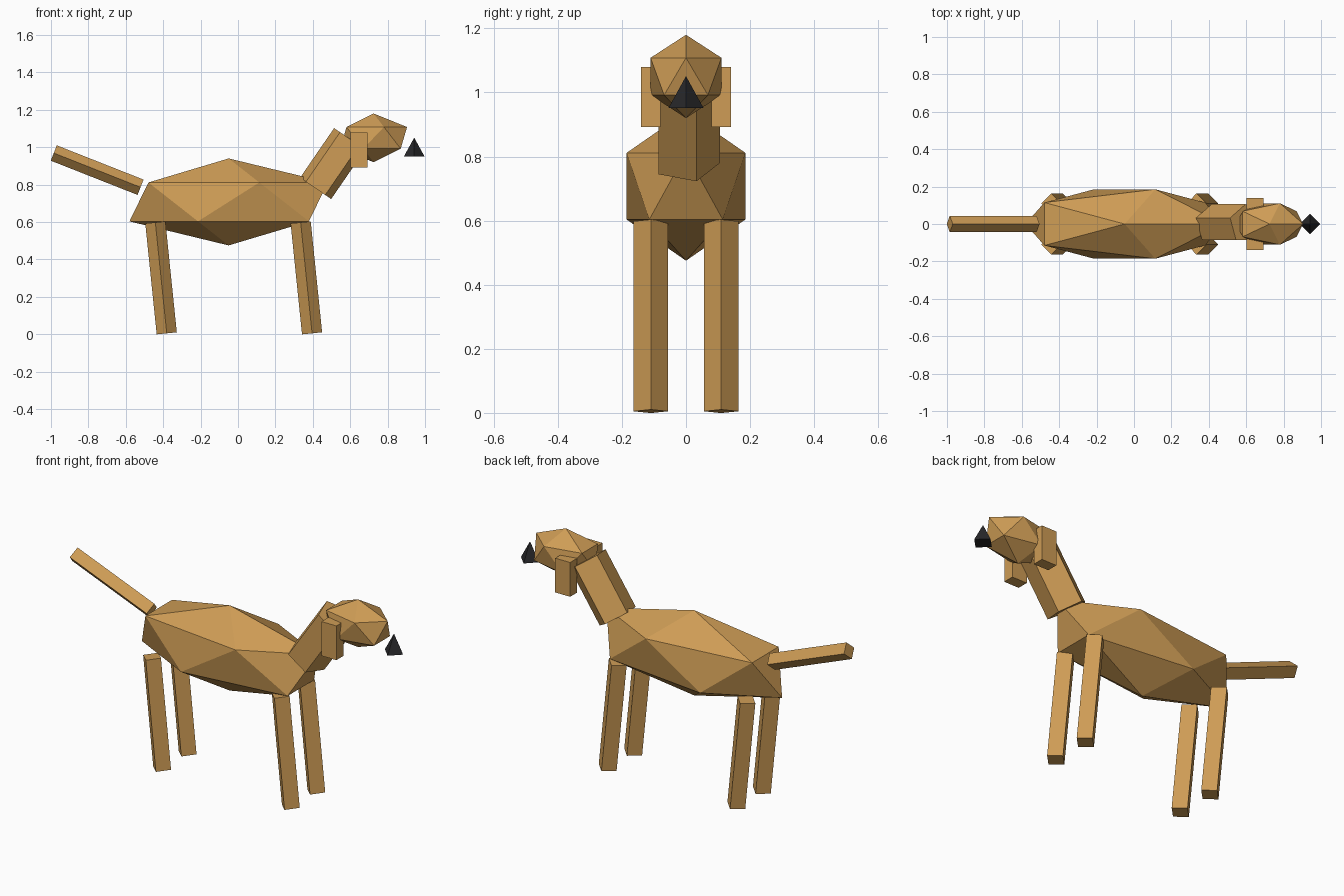
import bpy
import math
from mathutils import Vector

cube = bpy.data.objects.get("Cube")
if cube:
    bpy.data.objects.remove(cube, do_unlink=True)


def make_material(name, colour):
    mat = bpy.data.materials.new(name)
    mat.use_nodes = True
    mat.diffuse_color = colour
    mat.node_tree.nodes["Principled BSDF"].inputs["Base Color"].default_value = colour
    return mat


tan = make_material("tan fur", (0.62, 0.335, 0.092, 1))
black = make_material("black nose", (0.02, 0.02, 0.022, 1))


def finish(name, mat):
    obj = bpy.context.object
    obj.name = name
    obj.data.materials.append(mat)
    return obj


def gem(name, centre, radii):
    """Stretched icosahedron."""
    bpy.ops.mesh.primitive_ico_sphere_add(subdivisions=1, radius=1, location=centre)
    finish(name, tan).scale = radii


def prism(name, bottom, top, sides, radius):
    """Straight prism between two points in a plane of constant y."""
    a, b = Vector(bottom), Vector(top)
    d = b - a
    bpy.ops.mesh.primitive_cylinder_add(
        vertices=sides, radius=radius, depth=d.length, location=(a + b) / 2,
        rotation=(0, math.atan2(d.x, d.z), 0))
    finish(name, tan)


# Body and head
gem("body", (-0.05, 0, 0.7075), (0.593, 0.218, 0.2325))
gem("head", (0.725, 0, 1.05), (0.2, 0.13, 0.13))

# Neck and tail
prism("neck", (0.415, 0, 0.78), (0.597, 0, 1.045), 5, 0.106)
prism("tail", (-0.521, 0, 0.786), (-0.985, 0, 0.969), 4, 0.044)

# Legs and ears on both sides
for side, y in (("left", 0.11), ("right", -0.11)):
    prism("front_leg_" + side, (0.396, y, 0.005), (0.335, y, 0.598), 4, 0.054)
    prism("back_leg_" + side, (-0.381, y, 0.005), (-0.442, y, 0.598), 4, 0.054)
    bpy.ops.mesh.primitive_cube_add(size=1, location=(0.647, y, 0.986))
    finish("ear_" + side, tan).scale = (0.09, 0.06, 0.187)

# Nose
bpy.ops.mesh.primitive_cone_add(vertices=4, radius1=0.055, depth=0.1, location=(0.942, 0, 1.001))
finish("nose", black)
